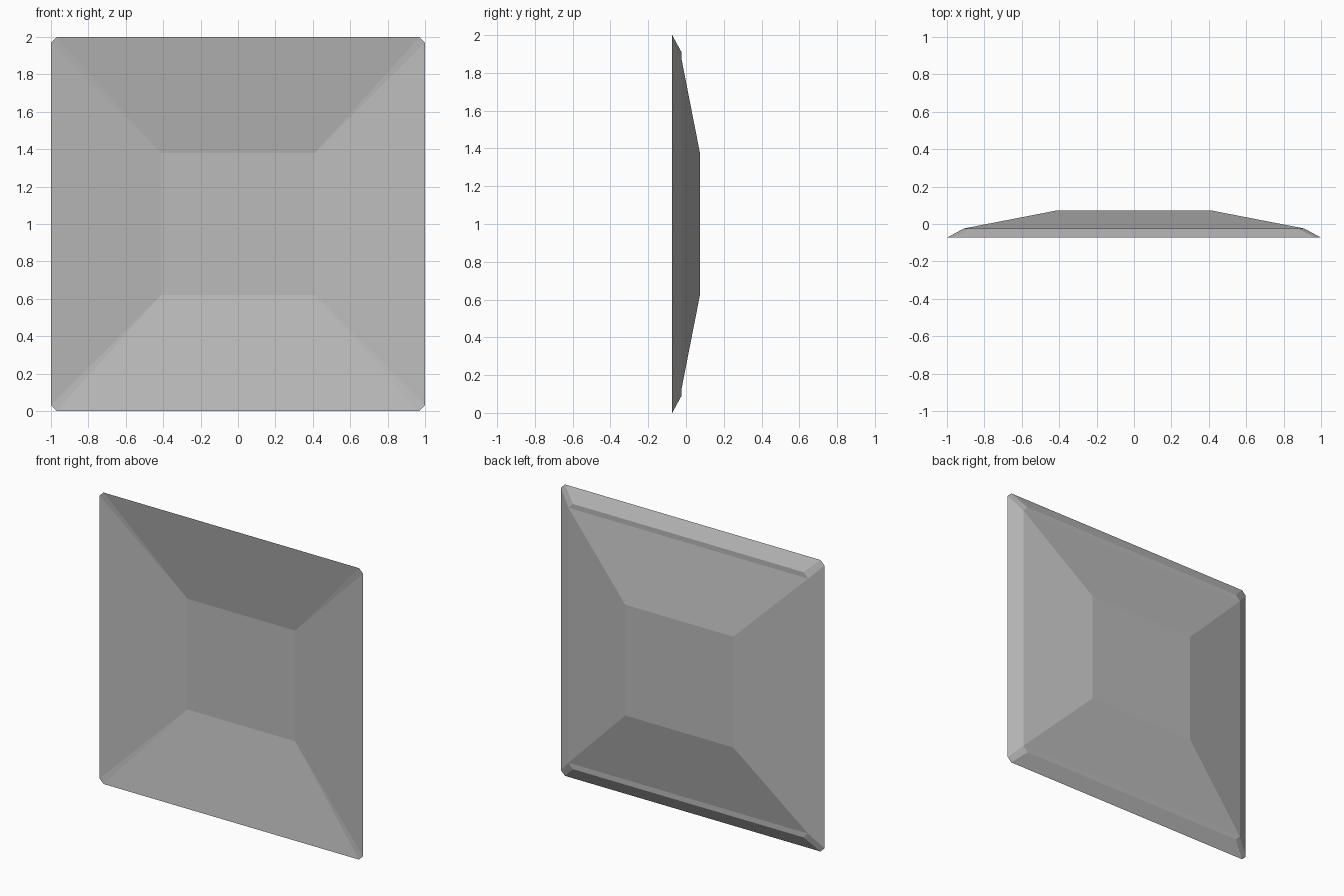
import bpy
import bmesh

cube = bpy.data.objects.get("Cube")
if cube:
    bpy.data.objects.remove(cube, do_unlink=True)

grey = bpy.data.materials.new("plain_grey")
grey.use_nodes = True
colour = (0.5, 0.5, 0.5, 1)
grey.diffuse_color = colour
grey.node_tree.nodes["Principled BSDF"].inputs["Base Color"].default_value = colour

SIGNS = ((1, 1), (-1, 1), (-1, -1), (1, -1))


def octagon(bm, half, cut, y):
    """Square loop with clipped corners, counter-clockwise in x and z."""
    loop = []
    for sx, sz in SIGNS:
        pair = [(sx * half, sz * (half - cut)), (sx * (half - cut), sz * half)]
        if sx * sz < 0:
            pair.reverse()
        loop += [bm.verts.new((x, y, z + 1)) for x, z in pair]
    return loop


def rectangle(bm, half_x, half_z, y):
    return [bm.verts.new((sx * half_x, y, sz * half_z + 1)) for sx, sz in SIGNS]


def bridge_to_centre(bm, ring, centre):
    """Join a clipped square to a rectangle: four panels and four corner strips."""
    for i in range(4):
        j = (i + 1) % 4
        bm.faces.new((ring[2 * i], ring[2 * i + 1], centre[i]))
        bm.faces.new((ring[2 * i + 1], ring[2 * j], centre[j], centre[i]))
    bm.faces.new(centre)


bm = bmesh.new()
rim = octagon(bm, 1.0, 0.03, -0.073)
ring = octagon(bm, 0.91, 0.035, -0.024)

# Bevelled edge behind the rim
for i in range(8):
    j = (i + 1) % 8
    bm.faces.new((rim[i], rim[j], ring[j], ring[i]))

# Recessed front
bridge_to_centre(bm, rim, rectangle(bm, 0.41, 0.38, 0.035))

# Narrow flat ledges above and below the raised back
wide = [ring[k] for k in (0, 3, 4, 7)]
bm.faces.new((ring[0], ring[1], ring[2], ring[3]))
bm.faces.new((ring[4], ring[5], ring[6], ring[7]))

# Raised back
back = rectangle(bm, 0.41, 0.38, 0.073)
for i in range(4):
    j = (i + 1) % 4
    bm.faces.new((wide[i], wide[j], back[j], back[i]))
bm.faces.new(back)

bmesh.ops.recalc_face_normals(bm, faces=bm.faces)
mesh = bpy.data.meshes.new("square_dish")
bm.to_mesh(mesh)
bm.free()
mesh.materials.append(grey)
dish = bpy.data.objects.new("square_dish", mesh)
bpy.context.collection.objects.link(dish)
